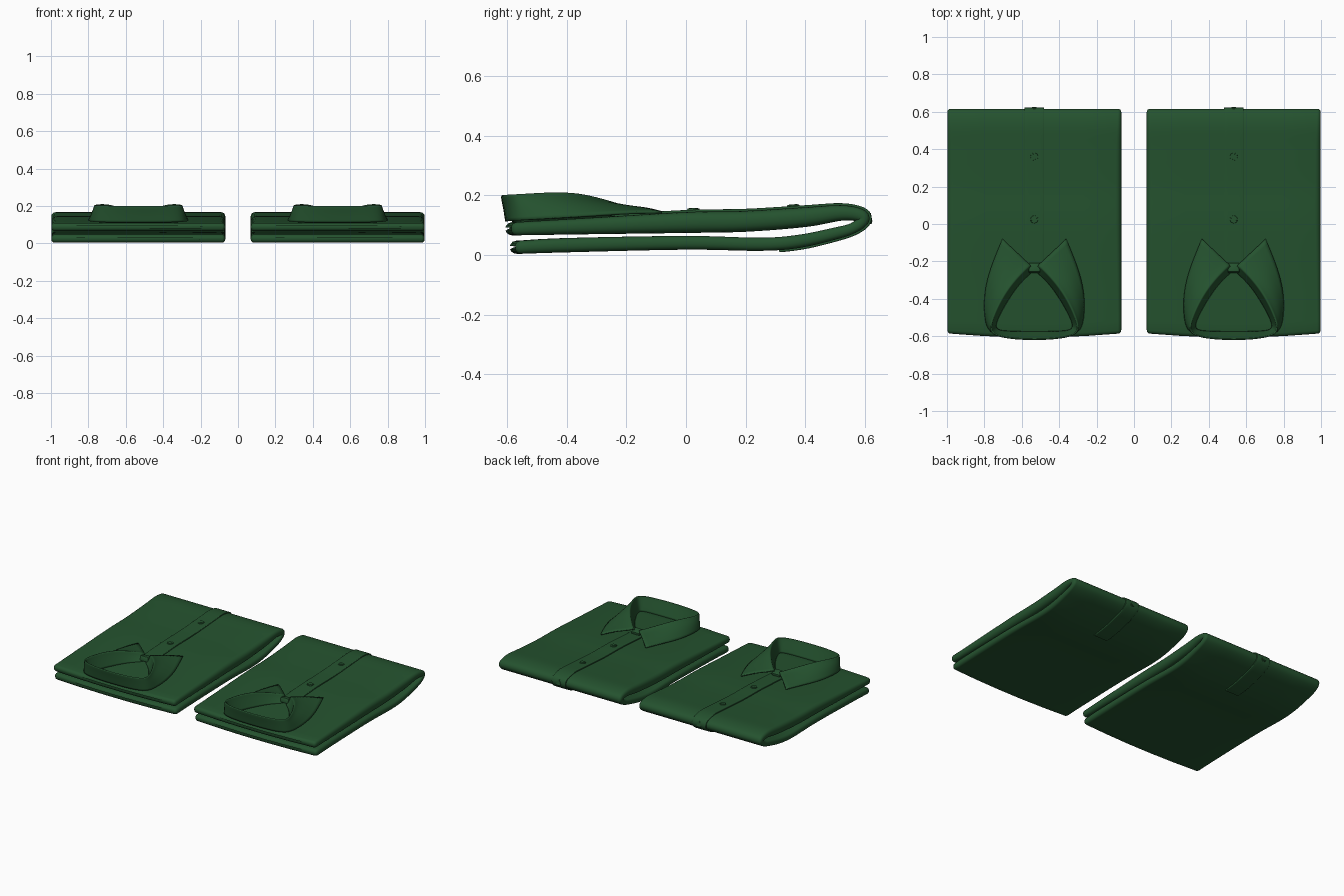
import bpy, bmesh, math
from mathutils import Vector, Matrix

if "Cube" in bpy.data.objects:
    bpy.data.objects.remove(bpy.data.objects["Cube"])

green = bpy.data.materials.new("dark green cloth")
green.diffuse_color = (0.018, 0.085, 0.028, 1)
green.use_nodes = True
green.node_tree.nodes["Principled BSDF"].inputs["Base Color"].default_value = green.diffuse_color

CENTRES = {"left": -0.533, "right": 0.533}
HALF_W = 0.465


def place(part, mesh, mods=None, angle=40):
    """Put one copy of a part on each shirt."""
    mesh.materials.append(green)
    for side, cx in CENTRES.items():
        ob = bpy.data.objects.new(f"{side}_{part}", mesh)
        bpy.context.collection.objects.link(ob)
        ob.location.x = cx
        if mods:
            mods(ob)
    bpy.ops.object.select_all(action='DESELECT')
    ob.select_set(True)
    bpy.context.view_layer.objects.active = ob
    for p in mesh.polygons:
        p.use_smooth = True
    if not mods:
        mesh.set_sharp_from_angle(angle=math.radians(angle))


def catmull(pts, n):
    """Smooth path through the points, n samples per span."""
    p = [Vector(q) for q in pts]
    p = [2 * p[0] - p[1]] + p + [2 * p[-1] - p[-2]]
    out = []
    for i in range(1, len(p) - 2):
        a, b, c, d = p[i - 1:i + 3]
        for k in range(n):
            t = k / n
            out.append(0.5 * (2 * b + (c - a) * t + (2 * a - 5 * b + 4 * c - d) * t ** 2
                              + (3 * b - a - 3 * c + d) * t ** 3))
    return out + [p[-2]]


def tangents(path):
    res = []
    for i in range(len(path)):
        d = path[min(i + 1, len(path) - 1)] - path[max(i - 1, 0)]
        res.append(Vector((d[0], d[1])).normalized())
    return res


def section(w, t, r):
    """Rounded rectangle (x, thickness), with extra points across the width."""
    pts = []
    for sx, sz, a0 in ((1, 1, 0), (-1, 1, 90), (-1, -1, 180), (1, -1, 270)):
        for k in range(5):
            a = math.radians(a0 + 22.5 * k)
            pts.append((sx * (w - r) + r * math.cos(a), sz * (t - r) + r * math.sin(a)))
        if a0 in (0, 180):
            pts += [(sx * (w - r) * f, sz * t) for f in (0.6, 0.2, -0.2, -0.6)]
    return pts


def sweep(name, rings, bulge=0.0):
    """rings: (y, z, tangent, half width, half thickness)"""
    bm = bmesh.new()
    loops = []
    for y, z, tan, w, t in rings:
        n = Vector((tan[1], -tan[0]))
        loop = []
        for u, v in section(w, t, min(t, w) * 0.85):
            yy = y + n[0] * v
            if yy < 0:
                yy += bulge * (u / w) ** 2 * (yy / 0.6) ** 4
            loop.append(bm.verts.new((u, yy, z + n[1] * v)))
        loops.append(loop)
    m = len(loops[0])
    for a, b in zip(loops, loops[1:]):
        for i in range(m):
            bm.faces.new((a[i], a[(i + 1) % m], b[(i + 1) % m], b[i]))
    bm.faces.new(loops[0])
    bm.faces.new(loops[-1])
    bmesh.ops.recalc_face_normals(bm, faces=bm.faces)
    me = bpy.data.meshes.new(name)
    bm.to_mesh(me)
    bm.free()
    return me


# Folded body: lower layer, fold at the back, upper layer (y, z, half thickness)
fold = catmull([(-0.57, 0.026, .022), (-0.4, .033, .024), (0, .041, .023), (.25, .036, .022),
                (.38, .046, .022), (.5, .072, .02), (.56, .09, .018), (.593, .115, .02),
                (.585, .133, .022), (.52, .141, .026), (.4, .127, .033), (.2, .113, .035),
                (0, .109, .035), (-.3, .098, .028), (-.585, .088, .022)], 5)
tans = tangents(fold)
rings = [(p[0], p[1], t, HALF_W, p[2]) for p, t in zip(fold, tans)]


def cap(i, sign):
    p, t = fold[i], tans[i]
    out = []
    for a in (30, 55, 75):
        e = sign * p[2] * math.sin(math.radians(a))
        out.append((p[0] + t[0] * e, p[1] + t[1] * e, t, HALF_W - 0.012 * math.sin(math.radians(a)) ** 2,
                    p[2] * math.cos(math.radians(a))))
    return out


body = cap(0, -1)[::-1] + rings + cap(-1, 1)
place("folded_body", sweep("folded_body", body, bulge=0.02), angle=60)

# Button placket wrapping over the fold to the underside
strip = []
for i, (p, t) in enumerate(zip(fold, tans)):
    upper = i > 35
    if (upper and p[0] > -0.24) or (not upper and p[0] > 0.31):
        n = Vector((t[1], -t[0]))
        off = p[2] + 0.002
        strip.append((p[0] + n[0] * off, p[1] + n[1] * off, t, 0.053, 0.005))
place("button_placket", sweep("button_placket", strip))

# Buttons: two on top, one on the fold
bm = bmesh.new()
for y, z, rot in ((0.025, 0.152, 0), (0.36, 0.164, 3), (0.617, 0.125, -80)):
    for r, d in ((0.022, 0.008), (0.016, 0.012)):
        bmesh.ops.create_cone(bm, cap_ends=True, segments=20, radius1=r, radius2=r * 0.9, depth=d,
                              matrix=Matrix.Translation((0, y, z)) @ Matrix.Rotation(math.radians(rot), 4, 'X'))
me = bpy.data.meshes.new("buttons")
bm.to_mesh(me)
bm.free()
place("buttons", me, angle=30)

# Collar: inner stand foot, fold line and outer leaf edge, from centre front to centre back
foot = [(.012, -.255, .125), (.075, -.31, .125), (.13, -.385, .12), (.18, -.47, .115),
        (.212, -.54, .11), (.2, -.572, .108), (.12, -.576, .108), (0, -.578, .108)]
top = [(.022, -.22, .162), (.085, -.28, .182), (.15, -.36, .203), (.2, -.45, .206),
       (.236, -.54, .2), (.232, -.59, .198), (.14, -.612, .196), (0, -.62, .195)]
edge = [(.17, -.08, .143), (.212, -.18, .142), (.25, -.29, .134), (.268, -.4, .126),
        (.263, -.51, .119), (.243, -.582, .115), (.15, -.6, .113), (0, -.604, .112)]
bm = bmesh.new()
grid = []
for f, t, e in zip(foot, top, edge):
    f, t, e = Vector(f), Vector(t), Vector(e)
    grid.append([f, f.lerp(t, .5), f.lerp(t, .92), t + Vector((0, 0, .006)), t.lerp(e, .12),
                 t.lerp(e, .55) + Vector((0, 0, .008)), e])
flip = [[Vector((-v.x, v.y, v.z)) for v in row] for row in grid[:-1]]
rows = [[bm.verts.new(v) for v in row] for row in grid + flip[::-1]]
for a, b in zip(rows, rows[1:]):
    for i in range(len(a) - 1):
        bm.faces.new((a[i], a[i + 1], b[i + 1], b[i]))
bmesh.ops.recalc_face_normals(bm, faces=bm.faces)
me = bpy.data.meshes.new("collar")
bm.to_mesh(me)
bm.free()


def collar_mods(ob):
    s = ob.modifiers.new("smooth", 'SUBSURF')
    s.levels = s.render_levels = 2
    s.boundary_smooth = 'PRESERVE_CORNERS'
    k = ob.modifiers.new("cloth thickness", 'SOLIDIFY')
    k.thickness = 0.008
    k.offset = 0


place("collar", me, collar_mods)

# Overlapping front of the collar stand
bm = bmesh.new()
bmesh.ops.create_cube(bm, size=1, matrix=Matrix.Translation((0, -.235, .144)) @ Matrix.Rotation(-.25, 4, 'X')
                      @ Matrix.Diagonal((.062, .05, .034, 1)))
bmesh.ops.bevel(bm, geom=bm.edges[:], offset=.006, segments=2, affect='EDGES', profile=.5)
me = bpy.data.meshes.new("collar_stand_front")
bm.to_mesh(me)
bm.free()
place("collar_stand_front", me)
